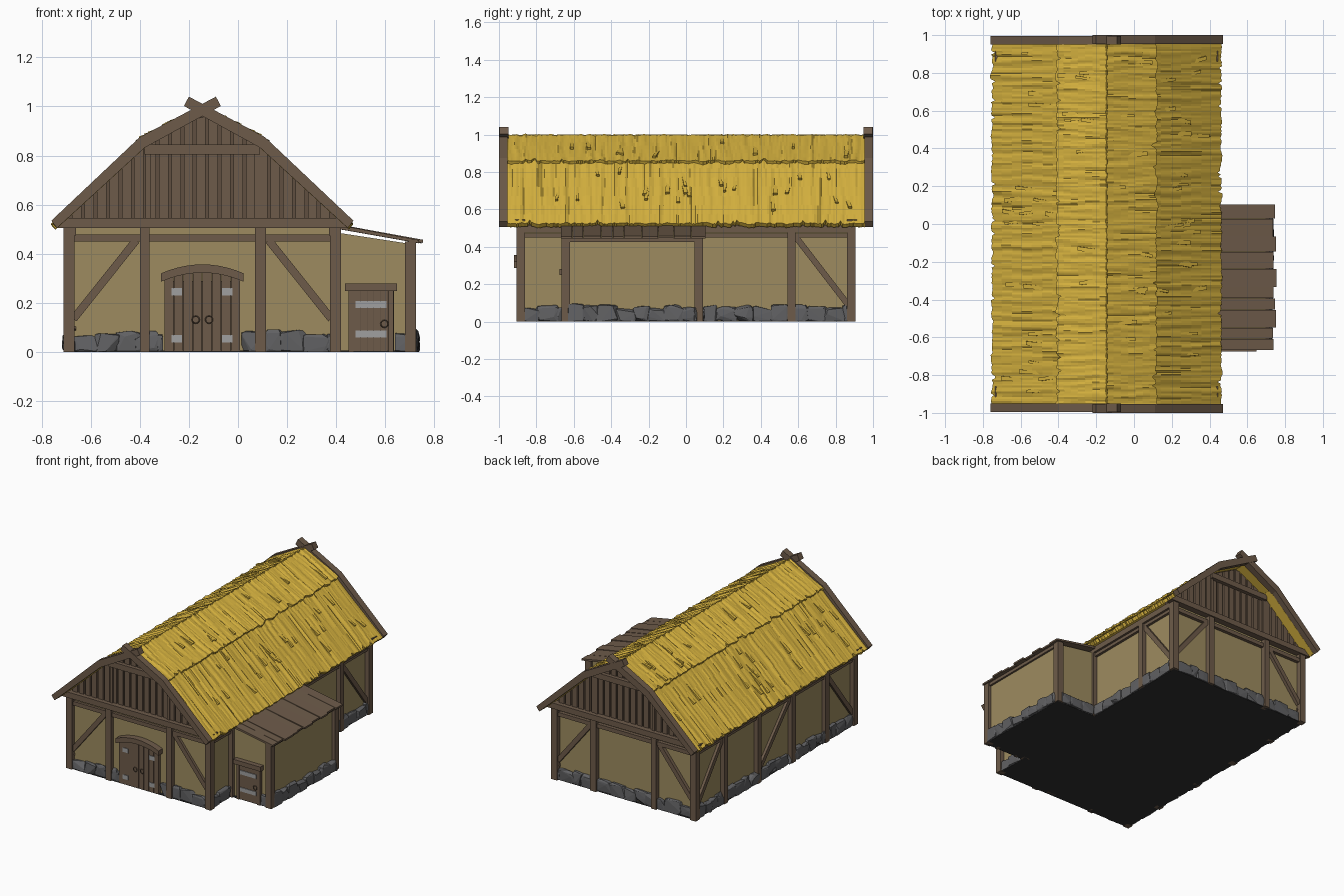
import bpy, bmesh, math, random
from mathutils import Vector, noise

if "Cube" in bpy.data.objects:
    bpy.data.objects.remove(bpy.data.objects["Cube"])
random.seed(4)
CX = -0.145                       # ridge line of the main barn

def mat(name, r, g, b):
    m = bpy.data.materials.new(name)
    m.diffuse_color = (r, g, b, 1)
    m.use_nodes = True
    m.node_tree.nodes["Principled BSDF"].inputs["Base Color"].default_value = m.diffuse_color
    return m
THATCH = mat("straw", 0.68, 0.45, 0.05)
WOOD = mat("timber", 0.155, 0.105, 0.068)
DARK = mat("timber_dark", 0.115, 0.077, 0.05)
PLASTER = mat("plaster", 0.34, 0.26, 0.115)
STONE = mat("stone", 0.12, 0.12, 0.125)
IRON = mat("iron", 0.35, 0.35, 0.35)
BASE = mat("ground_floor", 0.03, 0.03, 0.03)

def finish(name, bm, m):
    bmesh.ops.recalc_face_normals(bm, faces=bm.faces)
    me = bpy.data.meshes.new(name)
    bm.to_mesh(me)
    bm.free()
    me.materials.append(m)
    ob = bpy.data.objects.new(name, me)
    bpy.context.collection.objects.link(ob)
    return ob

def prism(name, pts, a, b, m, axis='Y'):
    """Outline (x,z) pulled along y, or outline (y,z) pulled along x."""
    bm = bmesh.new()
    put = (lambda p, d: (p[0], d, p[1])) if axis == 'Y' else (lambda p, d: (d, p[0], p[1]))
    ends = [[bm.verts.new(put(p, d)) for p in pts] for d in (a, b)]
    n = len(pts)
    bm.faces.new(ends[0])
    bm.faces.new(ends[1])
    for i in range(n):
        j = (i + 1) % n
        bm.faces.new((ends[0][i], ends[0][j], ends[1][j], ends[1][i]))
    return finish(name, bm, m)

def box(name, x0, x1, y0, y1, z0, z1, m=WOOD):
    return prism(name, [(x0, z0), (x1, z0), (x1, z1), (x0, z1)], y0, y1, m)

def brace(name, p, q, w, a, b, axis):
    d = (Vector(q) - Vector(p)).normalized() * w / 2
    n = Vector((-d.y, d.x))
    p, q = Vector(p), Vector(q)
    prism(name, [p + n, q + n, q - n, p - n], a, b, WOOD, axis)

def roof_z(x, drop=0.0):          # gambrel height above any x
    u = abs(x - CX)
    z = 1.0 - u * 0.53 if u < 0.255 else 0.865 - (u - 0.255) * 0.945
    return z - drop

# plaster body, lean-to body, dark underside
box("main_walls", -0.68, 0.39, -0.875, 0.87, 0.005, 0.51, PLASTER)
prism("lean_to_walls", [(0.38, 0.005), (0.705, 0.005), (0.705, 0.44), (0.38, 0.49)], -0.64, 0.07, PLASTER)
box("main_floor", -0.695, 0.405, -0.895, 0.89, 0, 0.006, BASE)
box("lean_to_floor", 0.38, 0.72, -0.655, 0.08, 0, 0.006, BASE)

# end walls: posts, beams, braces, gable planking
POSTS_X = [(-0.71, -0.665), (-0.40, -0.36), (0.07, 0.115), (0.375, 0.42)]
for s, end in ((-1, "front"), (1, "back")):
    f = 0.905 * s
    for x0, x1 in POSTS_X:
        box(end + "_post", x0, x1, s * 0.86, f, 0, 0.51)
    box(end + "_tie_beam", -0.735, 0.445, s * 0.86, s * 0.915, 0.505, 0.545)
    box(end + "_rail", -0.68, 0.39, s * 0.86, s * 0.893, 0.45, 0.478)
    brace(end + "_brace", (-0.67, 0.135), (-0.415, 0.455), 0.032, s * 0.86, s * 0.893, 'Y')
    brace(end + "_brace", (0.38, 0.135), (0.125, 0.455), 0.032, s * 0.86, s * 0.893, 'Y')
    gable = [(CX + u, roof_z(CX + u, 0.03)) for u in (-0.55, -0.255, 0, 0.255, 0.55)]
    prism(end + "_gable_wall", [(CX - 0.55, 0.51)] + gable + [(CX + 0.55, 0.51)], s * 0.80, s * 0.868, DARK)
    n = 21
    for i in range(n):
        x0 = CX - 0.53 + 1.06 * i / n
        x1 = x0 + 1.06 / n - 0.012
        inner = abs((x0 + x1) / 2 - CX) < 0.215
        prism(end + "_gable_plank", [(x0, 0.54), (x1, 0.54), (x1, roof_z(x1, 0.035)), (x0, roof_z(x0, 0.035))],
              s * 0.86, s * (0.879 if inner else 0.885), WOOD)
    box(end + "_loft_beam", CX - 0.235, CX + 0.235, s * 0.86, s * 0.905, 0.805, 0.845)
    for u in (-0.222, 0.222):
        box(end + "_loft_jamb", CX + u - 0.01, CX + u + 0.01, s * 0.86, s * 0.89, 0.54, 0.81)

# long walls: plates, posts, braces
for xs, xo, xr, side in ((-0.66, -0.71, -0.698, "left"), (0.37, 0.42, 0.408, "right")):
    box(side + "_wall_plate", xs, xo, -0.90, 0.90, 0.475, 0.515)
    box(side + "_rail", xs, xr, -0.88, 0.88, 0.45, 0.472)
    posts = (-0.565, -0.19, 0.19, 0.565) if side == "left" else (-0.642, 0.067, 0.565)
    for y in posts:
        box(side + "_post", xs, xo, y - 0.021, y + 0.021, 0, 0.5)
    brace(side + "_brace", (0.87, 0.085), (0.585, 0.455), 0.032, xs, xr, 'X')
    if side == "left":
        brace(side + "_brace", (-0.87, 0.085), (-0.585, 0.455), 0.032, xs, xr, 'X')
        brace(side + "_brace", (0.17, 0.085), (-0.17, 0.455), 0.032, xs, xr, 'X')

# lean-to posts, eave beam and plank roof
for y0, y1 in ((-0.665, -0.62), (0.045, 0.09)):
    box("lean_to_post", 0.68, 0.725, y0, y1, 0, 0.45)
box("lean_to_eave_beam", 0.695, 0.718, -0.64, 0.07, 0.425, 0.447)
y = -0.668
while y < 0.09:
    w = min(random.uniform(0.05, 0.1), 0.105 - y)
    e = random.uniform(0.735, 0.757)
    k = random.uniform(0, 0.004)
    prism("lean_to_roof_plank", [(0.38, 0.505 + k), (e, 0.442 + k), (e, 0.454 + k), (0.38, 0.522 + k)], y, y + w - 0.002, WOOD)
    y += w

# arched double door
def arch(x, z=0.29, h=0.035):
    return z + h * (1 - ((x - CX) / 0.165) ** 2)
box("door_backing", CX - 0.15, CX + 0.15, -0.87, -0.885, 0, 0.29, DARK)
for i in range(8):
    x0 = CX - 0.155 + i * 0.03875
    x1 = x0 + (0.0365 if i != 3 else 0.035)
    prism("door_plank", [(x0, 0.004), (x1, 0.004), (x1, arch(x1)), (x0, arch(x0))], -0.87, -0.897, WOOD)
xs = [CX - 0.168 + 0.336 * i / 10 for i in range(11)]
prism("door_arch", [(x, arch(x, 0.288)) for x in xs] + [(x, arch(x, 0.322)) for x in xs[::-1]], -0.87, -0.92, WOOD)
for x in (-0.27, -0.065):
    for z in (0.04, 0.23):
        box("door_hinge", x, x + 0.042, -0.89, -0.901, z, z + 0.03, IRON)

# lean-to door
box("side_door_backing", 0.45, 0.635, -0.63, -0.65, 0, 0.25, DARK)
for i in range(5):
    x0 = 0.472 + i * 0.0275
    box("side_door_plank", x0, x0 + 0.025, -0.63, -0.656, 0.004, 0.25)
for x in (0.45, 0.612):
    box("side_door_jamb", x, x + 0.022, -0.63, -0.662, 0, 0.25)
box("side_door_lintel", 0.435, 0.648, -0.63, -0.675, 0.248, 0.28)
for z in (0.06, 0.18):
    box("side_door_strap", 0.478, 0.605, -0.65, -0.661, z, z + 0.028, IRON)
for x, y, z in ((-0.172, -0.902, 0.132), (-0.118, -0.902, 0.132), (0.596, -0.661, 0.115)):
    bpy.ops.mesh.primitive_torus_add(location=(x, y, z), rotation=(math.pi / 2, 0, 0), major_radius=0.014,
                                     minor_radius=0.003, major_segments=12, minor_segments=5)
    bpy.context.object.name = "ring_handle"
    bpy.context.object.data.materials.append(DARK)

# fieldstone footing: overlapping faceted rocks along each wall run
def rocks(name, p, q, out=0.0):
    bm = bmesh.new()
    p, q = Vector(p), Vector(q)
    length, d = (q - p).length, (q - p).normalized()
    n = Vector((-d.y, d.x))
    t = 0.0
    while t < length - 0.005:
        w = min(random.uniform(0.06, 0.13), length - t)
        h, r = random.uniform(0.075, 0.098), random.uniform(0.018, 0.03) + out
        vs = []
        for k in range(26):
            v = Vector([random.uniform(-1, 1) for _ in range(3)]).normalized()
            v = Vector([math.copysign(abs(c) ** 0.5, c) for c in v])
            o = p + d * min(max(t + w / 2 + v.x * w * 0.62, 0), length) + n * v.y * r
            vs.append(bm.verts.new((o.x, o.y, max(0.001, h * (0.45 + 0.55 * v.z)))))
        res = bmesh.ops.convex_hull(bm, input=vs)
        junk = {g for g in res["geom_interior"] + res["geom_unused"] if isinstance(g, bmesh.types.BMVert)}
        bmesh.ops.delete(bm, geom=list(junk), context='VERTS')
        t += w * 0.9
    finish(name, bm, STONE)
rocks("front_footing", (-0.665, -0.877), (-0.305, -0.877))
rocks("front_footing", (0.015, -0.877), (0.38, -0.877))
rocks("back_footing", (-0.67, 0.872), (0.38, 0.872))
rocks("left_footing", (-0.682, -0.865), (-0.682, 0.865), 0.005)
rocks("right_footing", (0.392, 0.08), (0.392, 0.865))
rocks("right_footing", (0.392, -0.865), (0.392, -0.66))
rocks("lean_to_footing", (0.71, -0.63), (0.71, 0.06), 0.006)
rocks("lean_to_footing", (0.64, -0.642), (0.70, -0.642))
rocks("lean_to_footing", (0.42, 0.072), (0.69, 0.072))

# shaggy thatch: ribbed slab with ragged lower edge, plus loose tufts
def thatch(name, top, low, side, seed, tufts):
    bm = bmesh.new()
    top, low = Vector(top), Vector(low)
    d = (low - top).normalized()
    n = Vector((-d.y, d.x))
    length, cols, rows, thick = (low - top).length, 190, 7, 0.03
    put = lambda p, y: (CX + side * p.x, y, p.y)
    upper, under = [], []
    for j in range(cols + 1):
        y = -0.957 + 1.914 * j / cols
        rag = 0.016 * noise.noise((y * 16, seed, 0)) - random.uniform(0, 0.008)
        if random.random() < 0.06:
            rag -= 0.022
        a, b = [], []
        for i in range(rows + 1):
            t = i / rows
            p = top + d * (length * t + rag * t ** 4)
            wob = y + 0.02 * noise.noise((y * 3, t * 3, seed))
            bump = 0.008 * noise.noise((wob * 38, t * 1.2, seed)) + 0.004 * noise.noise((wob * 90, t, seed + 5))
            a.append(bm.verts.new(put(p + n * (bump - 0.004), y)))
            b.append(bm.verts.new(put(p - n * thick, y)))
        upper.append(a)
        under.append(b)
    for j in range(cols):
        for g in (upper, under):
            for i in range(rows):
                bm.faces.new((g[j][i], g[j + 1][i], g[j + 1][i + 1], g[j][i + 1]))
        for i in (0, rows):
            bm.faces.new((upper[j][i], upper[j + 1][i], under[j + 1][i], under[j][i]))
    for j in (0, cols):
        for i in range(rows):
            bm.faces.new((upper[j][i], upper[j][i + 1], under[j][i + 1], under[j][i]))
    for k in range(tufts):
        y, t, L = random.uniform(-0.9, 0.9), random.uniform(0.05, 0.6), random.uniform(0.07, 0.15)
        s, w = random.uniform(-0.02, 0.02), random.uniform(0.006, 0.012)
        p = top + d * length * t
        e = p + d * min(L, length * (0.95 - t)) + n * 0.009
        v = [bm.verts.new(put(*c)) for c in ((p - n * 0.008, y - w), (p - n * 0.008, y + w), (e, y + w + s),
                                             (e, y - w + s), (e - n * 0.02, y + w + s), (e - n * 0.02, y - w + s))]
        for f in ((0, 1, 2, 3), (3, 2, 4, 5), (0, 3, 5), (1, 4, 2), (0, 5, 4, 1)):
            bm.faces.new([v[i] for i in f])
    finish(name, bm, THATCH)
for side, word in ((-1, "left"), (1, "right")):
    thatch(word + "_lower_thatch", (0.235, 0.872), (0.613, 0.525), side, 3 + side, 22)
    thatch(word + "_upper_thatch", (0.0, 1.003), (0.27, 0.862), side, 13 + side, 9)

# bargeboards crossing at the ridge on both ends
for s, end in ((-1, "front"), (1, "back")):
    for side in (-1, 1):
        a, b = s * (0.952 + 0.002 * side), s * (0.998 + 0.002 * side)
        place = lambda pts: [(CX + side * u, z) for u, z in pts]
        prism(end + "_upper_bargeboard", place([(-0.055, 1.04), (0.255, 0.875), (0.235, 0.832), (-0.075, 1.002)]), a, b, WOOD)
        prism(end + "_lower_bargeboard", place([(0.255, 0.875), (0.615, 0.535), (0.592, 0.505), (0.235, 0.832)]), a, b, WOOD)
